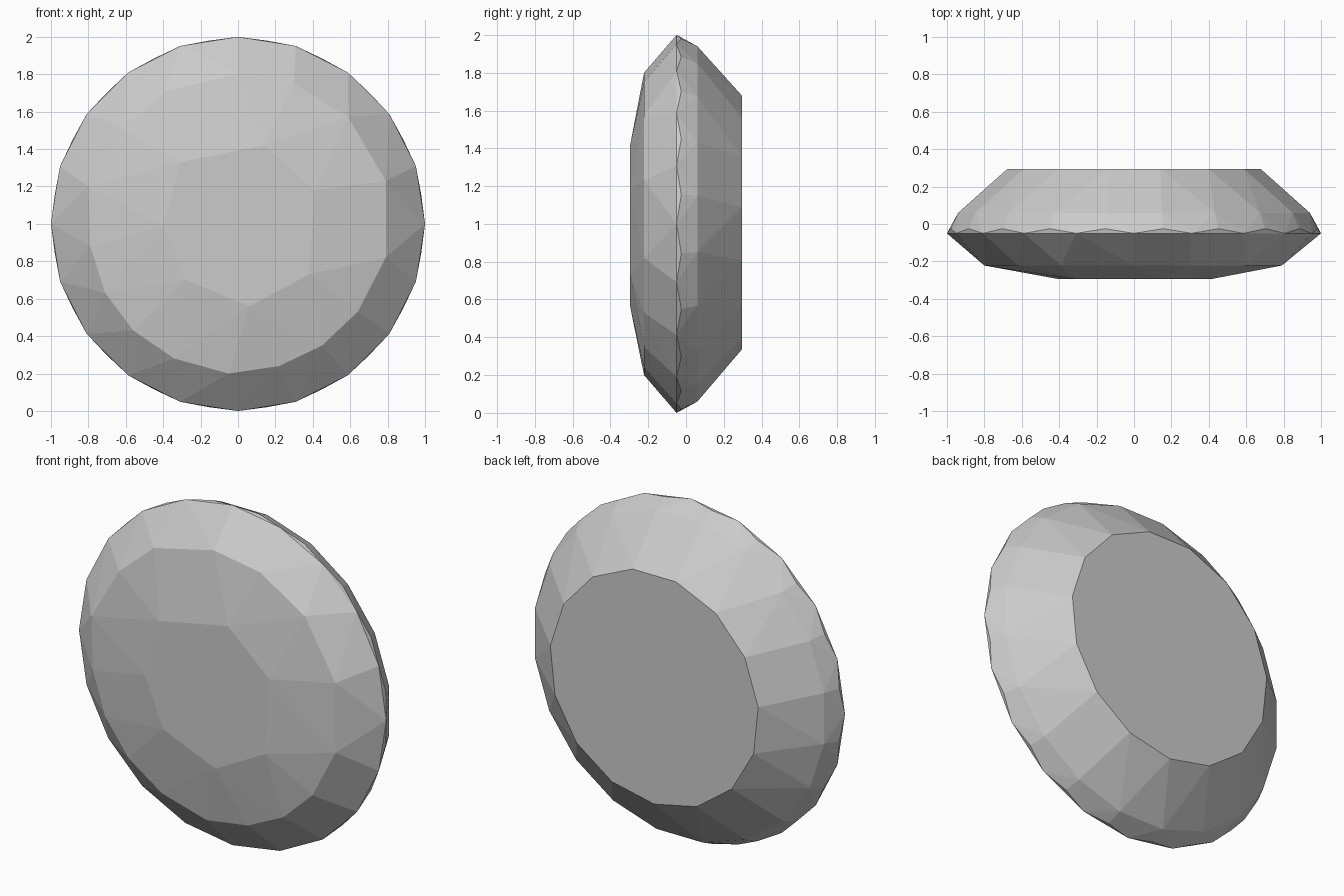
import bpy, bmesh
from math import sin, cos, radians

if "Cube" in bpy.data.objects:
    bpy.data.objects.remove(bpy.data.objects["Cube"])

bm = bmesh.new()


def ring(count, radius, y, phase=0.0, cz=1.0):
    """Evenly spaced points around the y axis."""
    for i in range(count):
        a = radians(phase + 360 * i / count)
        bm.verts.new((radius * cos(a), y, cz + radius * sin(a)))


# Front table: uneven seven-sided facet
for x, z in [(0.14, 1.42), (-0.31, 1.33), (-0.40, 0.99), (-0.28, 0.70),
             (0.06, 0.56), (0.38, 0.73), (0.41, 1.18)]:
    bm.verts.new((x, -0.295, z))

# Front shoulder: slightly irregular ring
for x, z in [(0.79, 0.82), (0.64, 0.53), (0.45, 0.35), (0.22, 0.24), (-0.05, 0.20),
             (-0.34, 0.28), (-0.56, 0.43), (-0.71, 0.63), (-0.79, 0.88), (-0.80, 1.20),
             (-0.62, 1.51), (-0.39, 1.71), (0.0, 1.80), (0.30, 1.75), (0.59, 1.57),
             (0.79, 1.23)]:
    bm.verts.new((x, -0.222, z))

# Zigzag girdle, back shoulder and flat back
ring(20, 1.0, -0.05)
ring(20, 0.992, -0.025, 9)
ring(20, 0.952, 0.06, 9)
ring(15, 0.68, 0.295, 6, 1.015)

# Facet the stone and merge the flat caps
hull = bmesh.ops.convex_hull(bm, input=bm.verts[:])
loose = [v for v in bm.verts if not v.link_faces]
bmesh.ops.delete(bm, geom=loose, context='VERTS')
bmesh.ops.dissolve_limit(bm, angle_limit=radians(0.5), verts=bm.verts[:], edges=bm.edges[:])
bmesh.ops.recalc_face_normals(bm, faces=bm.faces[:])

mesh = bpy.data.meshes.new("faceted_stone")
bm.to_mesh(mesh)
bm.free()
stone = bpy.data.objects.new("faceted_stone", mesh)
bpy.context.collection.objects.link(stone)
